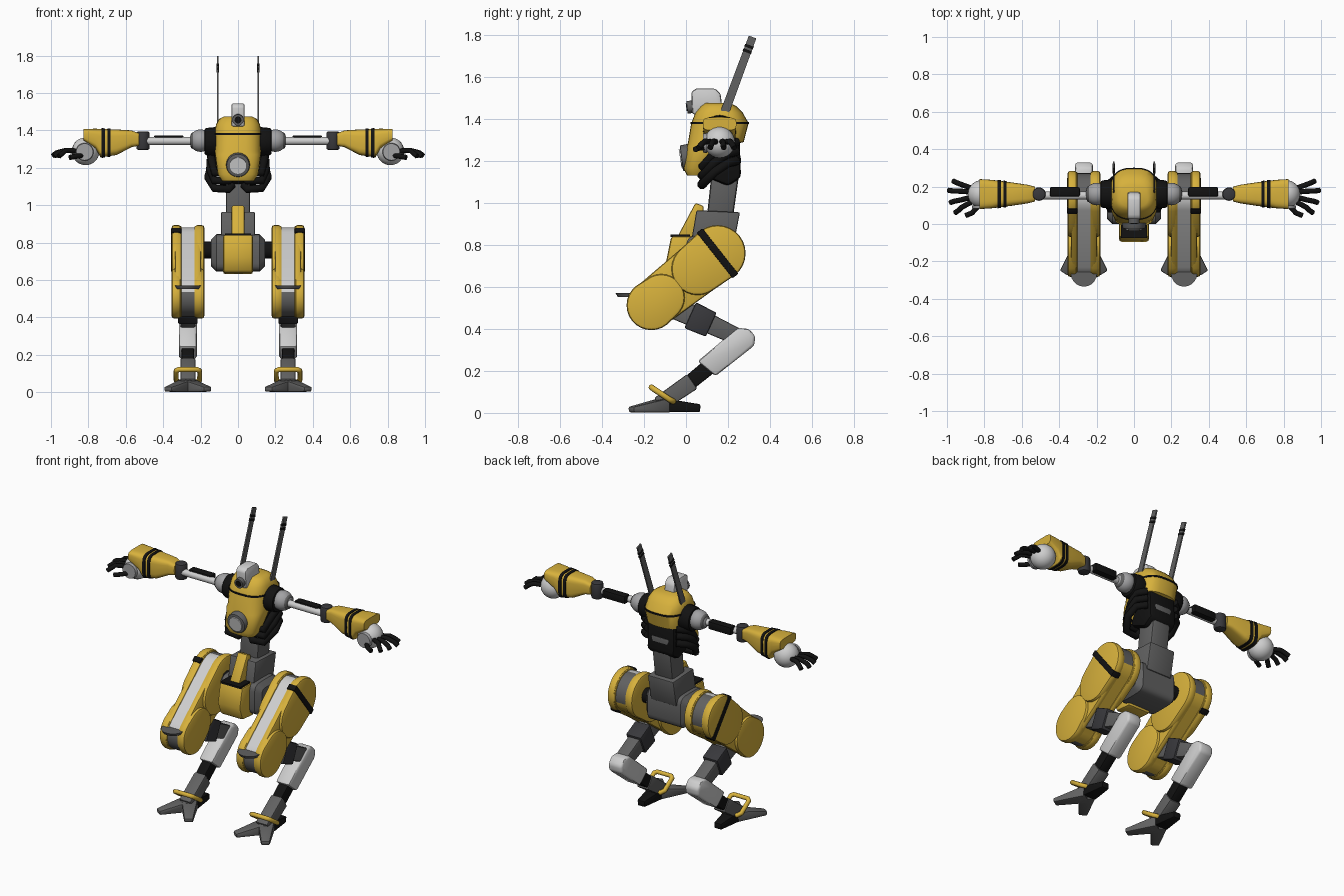
import bpy, bmesh, math
from mathutils import Vector as V

if "Cube" in bpy.data.objects:
    bpy.data.objects.remove(bpy.data.objects["Cube"])


def material(name, r, g, b):
    m = bpy.data.materials.new(name)
    m.diffuse_color = (r, g, b, 1)
    m.use_nodes = True
    m.node_tree.nodes["Principled BSDF"].inputs["Base Color"].default_value = m.diffuse_color
    return m


YELLOW = material("yellow", 0.68, 0.44, 0.045)
GREY = material("grey", 0.12, 0.12, 0.12)
DARK = material("dark_grey", 0.04, 0.04, 0.045)
BLACK = material("black", 0.006, 0.006, 0.006)
WHITE = material("white", 0.62, 0.62, 0.62)
PALE = material("pale_grey", 0.36, 0.36, 0.37)


def finish(name, bm, mats, mirror=False, bevel=0, rule=None):
    mats = mats if isinstance(mats, list) else [mats]
    bmesh.ops.recalc_face_normals(bm, faces=bm.faces)
    if bevel:
        edges = [e for e in bm.edges if e.calc_face_angle(0) > 0.6]
        bmesh.ops.bevel(bm, geom=edges, offset=bevel, segments=2, profile=0.5, affect='EDGES')
    bm.normal_update()
    for f in bm.faces:
        f.smooth = True
        if rule:
            f.material_index = rule(f)
    for e in bm.edges:
        e.smooth = e.calc_face_angle(0) < math.radians(38)
    me = bpy.data.meshes.new(name)
    bm.to_mesh(me)
    bm.free()
    for m in mats:
        me.materials.append(m)
    ob = bpy.data.objects.new(name, me)
    bpy.context.collection.objects.link(ob)
    if mirror:
        ob.modifiers.new("mirror", 'MIRROR').use_mirror_merge = False


def loft(name, rings, mats, mirror=False, bevel=0, rule=None):
    bm = bmesh.new()
    rows = [[bm.verts.new(p) for p in r] for r in rings]
    n = len(rows[0])
    for a, b in zip(rows, rows[1:]):
        for i in range(n):
            j = (i + 1) % n
            bm.faces.new((a[i], a[j], b[j], b[i]))
    bm.faces.new(rows[0][::-1])
    bm.faces.new(rows[-1])
    finish(name, bm, mats, mirror, bevel, rule)


def prism(name, yz, x0, x1, mats, mirror=False, bevel=0, rule=None):
    loft(name, [[(x, y, z) for y, z in yz] for x in (x0, x1)], mats, mirror, bevel, rule)


def frame(p, q):
    d = (V(q) - V(p)).normalized()
    side = V((0, 0, 1)).cross(d)
    side = side.normalized() if side.length > 0.01 else V((1, 0, 0))
    return side, d.cross(side)


def limb(name, p, q, size_p, size_q, mat, mirror=True, bevel=0.008):
    s, u = frame(p, q)
    loft(name, [[V(c) + s * w / 2 * a + u * h / 2 * b for a, b in ((-1, -1), (1, -1), (1, 1), (-1, 1))]
                for c, (w, h) in ((p, size_p), (q, size_q))], mat, mirror, bevel)


def rod(name, p, q, r, r2, mat, mirror=True, n=20, bevel=0):
    s, u = frame(p, q)
    ang = [2 * math.pi * i / n for i in range(n)]
    loft(name, [[V(c) + s * k * math.cos(a) + u * k * math.sin(a) for a in ang]
                for c, k in ((p, r), (q, r2))], mat, mirror, bevel)


def ball(name, c, r, mat):
    bm = bmesh.new()
    bmesh.ops.create_uvsphere(bm, u_segments=24, v_segments=14, radius=r)
    bmesh.ops.translate(bm, verts=bm.verts, vec=c)
    finish(name, bm, mat, True)


def hose(name, pts, r, mat, cyclic=False):
    cu = bpy.data.curves.new(name, 'CURVE')
    cu.dimensions, cu.bevel_depth, cu.bevel_resolution, cu.use_fill_caps = '3D', r, 2, True
    for s in (1, -1):
        sp = cu.splines.new('POLY')
        sp.points.add(len(pts) - 1)
        for p, (x, y, z) in zip(sp.points, pts):
            p.co = (s * x, y, z, 1)
        sp.use_cyclic_u = cyclic
    cu.materials.append(mat)
    bpy.context.collection.objects.link(bpy.data.objects.new(name, cu))


def squircle(a, b, p=3.0, n=28):
    out = []
    for i in range(n):
        c, s = math.cos(2 * math.pi * i / n), math.sin(2 * math.pi * i / n)
        out.append((a * math.copysign(abs(c) ** (2 / p), c), b * math.copysign(abs(s) ** (2 / p), s)))
    return out


def capsule(c1, r1, c2, r2, n=14):
    d = math.atan2(c2[1] - c1[1], c2[0] - c1[0])
    pts = []
    for c, r, start in ((c1, r1, d + math.pi / 2), (c2, r2, d - math.pi / 2)):
        for i in range(n + 1):
            a = start + math.pi * i / n
            pts.append((c[0] + r * math.cos(a), c[1] + r * math.sin(a)))
    return pts


# Thighs: yellow side shells around a banded core
HIP, KNEE = V((0.15, 0.76)), V((-0.165, 0.512))
LEG = (KNEE - HIP).normalized()
FRONT = V((LEG.y, -LEG.x))


def core_rule(f):
    k = f.normal.y * FRONT.x + f.normal.z * FRONT.y
    return 1 if k > 0.75 else 2 if k < -0.75 else 0


prism("thigh_core", capsule(HIP, 0.122, KNEE, 0.108), 0.21, 0.325, [GREY, WHITE, YELLOW], True, 0, core_rule)
for a, b, c, d in ((0.197, 0.235, 0.18, 0.23), (0.30, 0.338, 0.305, 0.355)):
    prism("thigh_shell", capsule(HIP, 0.13, KNEE, 0.114), a, b, YELLOW, True, 0.012)
    prism("hip_shell", capsule(HIP, 0.134, HIP + LEG * 0.12, 0.125), c, d, YELLOW, True, 0.014)
    prism("knee_shell", capsule(KNEE - LEG * 0.06, 0.112, KNEE, 0.118), c, d, YELLOW, True, 0.014)
prism("thigh_stripe", [HIP + FRONT * 0.138 * s + LEG * 0.018 * t
                       for s, t in ((-1, -1), (1, -1), (1, 1), (-1, 1))], 0.303, 0.359, BLACK, True, 0.006)
rod("knee_cap", (0.268, -0.265, 0.552), (0.268, -0.265, 0.57), 0.06, 0.07, GREY)

# Lower legs
limb("upper_shin", (0.268, -0.06, 0.505), (0.268, 0.25, 0.36), (0.085, 0.11), (0.08, 0.08), GREY)
limb("shin_collar", (0.268, 0.02, 0.465), (0.268, 0.12, 0.42), (0.105, 0.135), (0.105, 0.125), DARK)
prism("lower_shin", [(0.245, 0.405), (0.30, 0.40), (0.33, 0.365), (0.325, 0.32), (0.14, 0.175), (0.055, 0.245)],
      0.22, 0.316, WHITE, True, 0.014)
limb("ankle_joint", (0.268, 0.11, 0.22), (0.268, -0.0, 0.13), (0.066, 0.075), (0.066, 0.07), BLACK)
limb("ankle", (0.268, 0.03, 0.15), (0.268, -0.13, 0.04), (0.08, 0.085), (0.08, 0.075), GREY)
hose("ankle_ring", [(0.205, -0.155, 0.115), (0.22, -0.165, 0.122), (0.316, -0.165, 0.122), (0.331, -0.155, 0.115),
                    (0.331, -0.08, 0.065), (0.316, -0.06, 0.055), (0.22, -0.06, 0.055), (0.205, -0.08, 0.065)],
     0.014, YELLOW, True)
for x in (0.375, 0.162):
    limb("toe", (0.268, -0.10, 0.036), (x, -0.262, 0.016), (0.095, 0.07), (0.05, 0.026), GREY)
limb("heel", (0.268, -0.08, 0.034), (0.268, 0.068, 0.022), (0.09, 0.062), (0.05, 0.038), BLACK)

# Pelvis and waist
loft("pelvis", [[(x, 0.11 + b, 0.745 + c) for b, c in squircle(hy, hz, 5)]
                for x, hy, hz in ((-0.145, 0.08, 0.07), (-0.115, 0.11, 0.1), (0.115, 0.11, 0.1), (0.145, 0.08, 0.07))],
     GREY)
rod("hip_joint", (0.13, 0.14, 0.76), (0.21, 0.14, 0.76), 0.045, 0.045, BLACK)
prism("crotch_plate", [(-0.07, 0.842), (-0.095, 0.72), (-0.065, 0.64), (0.05, 0.63), (0.05, 0.842)],
      -0.08, 0.08, YELLOW, False, 0.014)
prism("crotch_stripe", [(-0.075, 0.838), (-0.075, 0.85), (0.02, 0.85), (0.02, 0.838)], -0.07, 0.07, BLACK)
prism("belly_strip", [(-0.04, 0.84), (0.045, 1.0), (0.085, 0.985), (0.07, 0.82)], -0.034, 0.034, YELLOW, False, 0.008)
prism("waist", [(0.02, 0.79), (0.05, 0.965), (0.257, 0.955), (0.225, 0.79)], -0.09, 0.09, GREY, False, 0.008)
prism("spine", [(0.10, 0.94), (0.13, 1.22), (0.265, 1.22), (0.225, 0.94)], -0.065, 0.065, GREY, False, 0.015)
prism("rib_core", [(0.08, 1.13), (0.1, 1.32), (0.255, 1.32), (0.262, 1.12), (0.2, 1.08)], -0.095, 0.095, BLACK, False, 0.02)

# Hoses around the lower chest
for k in range(3):
    h = 0.045 * k
    hose("chest_hose", [(0.10, 0.24, 1.20 + h), (0.15, 0.20, 1.19 + h), (0.16 - 0.01 * k, 0.14, 1.15 + h),
                        (0.125, 0.08, 1.09 + h * 0.9), (0.05, 0.075, 1.085 + h), (0.03, 0.09, 1.11 + h)], 0.022, BLACK)

# Torso shell: height, half width, front, back
TORSO = [(1.13, 0.085, 0.005, 0.09), (1.165, 0.108, -0.012, 0.12), (1.27, 0.122, 0.005, 0.20), (1.29, 0.124, 0.01, 0.275),
         (1.38, 0.127, 0.025, 0.298), (1.43, 0.118, 0.045, 0.27), (1.46, 0.102, 0.07, 0.24), (1.475, 0.075, 0.09, 0.21)]


def torso_ring(z, w, f, b, grow=0):
    return [(x, (f + b) / 2 + y, z) for x, y in squircle(w + grow, (b - f) / 2 + grow, 2.8)]


loft("torso", [torso_ring(*t) for t in TORSO], YELLOW)
loft("torso_seam", [torso_ring(z, 0.127, 0.025, 0.298, 0.003) for z in (1.375, 1.385)], BLACK)
rod("chest_lamp_rim", (0, 0.04, 1.22), (0, -0.022, 1.212), 0.066, 0.062, GREY, False, 28, 0.006)
rod("chest_lamp", (0, 0.03, 1.22), (0, -0.028, 1.211), 0.046, 0.044, WHITE, False, 28)

# Head and antennas
prism("head", [(0.03, 1.42), (0.025, 1.53), (0.05, 1.545), (0.14, 1.545), (0.165, 1.52), (0.175, 1.43)],
      -0.036, 0.036, WHITE, False, 0.012)
rod("eye_rim", (0, 0.05, 1.46), (0, 0.005, 1.455), 0.03, 0.03, GREY, False)
rod("eye", (0, 0.04, 1.46), (0, 0.001, 1.455), 0.018, 0.018, BLACK, False)
A0, A1 = V((0.108, 0.18, 1.42)), V((0.108, 0.317, 1.79))
limb("antenna", A0, A1, (0.009, 0.042), (0.009, 0.038), GREY, True, 0)
for t in (0.80, 0.86):
    limb("antenna_band", A0.lerp(A1, t), A0.lerp(A1, t + 0.035), (0.012, 0.043), (0.012, 0.043), BLACK, True, 0)

# Shoulders and upper arms
Y = 0.16
rod("shoulder_collar", (0.10, Y, 1.34), (0.18, Y, 1.34), 0.08, 0.072, BLACK, bevel=0.012)
ball("shoulder", (0.2, Y, 1.345), 0.06, PALE)
rod("shoulder_cap", (0.2, Y, 1.345), (0.253, Y, 1.345), 0.056, 0.04, GREY, bevel=0.008)
rod("upper_arm", (0.24, Y - 0.008, 1.343), (0.57, Y - 0.008, 1.343), 0.021, 0.021, WHITE)
limb("arm_piston", (0.29, Y + 0.012, 1.348), (0.45, Y + 0.012, 1.348), (0.05, 0.05), (0.05, 0.05), BLACK)
rod("elbow", (0.508, Y, 1.295), (0.508, Y, 1.395), 0.036, 0.036, DARK, bevel=0.012)

# Forearms: distance, half depth, low, high
ARM = [(0.53, 0.04, 1.318, 1.385), (0.57, 0.05, 1.31, 1.40), (0.65, 0.062, 1.268, 1.405), (0.735, 0.073, 1.256, 1.408),
       (0.76, 0.076, 1.30, 1.409), (0.825, 0.08, 1.345, 1.408)]


def arm_ring(x, w, lo, hi, grow=0):
    return [(x, Y + a, (lo + hi) / 2 + b) for a, b in squircle(w + grow, (hi - lo) / 2 + grow, 4)]


loft("forearm", [arm_ring(*a) for a in ARM], YELLOW, True)
for x in (0.69, 0.72):
    slices = []
    for xx in (x - 0.009, x + 0.009):
        t = (xx - ARM[2][0]) / (ARM[3][0] - ARM[2][0])
        slices.append(arm_ring(*[p + (q - p) * t for p, q in zip(ARM[2], ARM[3])], 0.004))
    loft("forearm_stripe", slices, BLACK, True)

# Hands
ball("hand", (0.815, Y, 1.288), 0.074, WHITE)
rod("hand_disc", (0.82, Y - 0.06, 1.285), (0.82, Y - 0.078, 1.285), 0.048, 0.045, PALE)
for y0, x1, y1 in ((0.03, 0.975, 0.07), (0.01, 1.0, 0.02), (-0.015, 0.99, -0.045), (-0.04, 0.965, -0.10)):
    hose("finger", [(0.865, Y + y0, 1.29), (0.92, Y + (y0 + y1) / 2, 1.293), (x1 - 0.03, Y + y1 * 0.85, 1.28),
                    (x1 - 0.008, Y + y1, 1.262)], 0.014, BLACK)
hose("thumb", [(0.83, Y - 0.06, 1.265), (0.865, Y - 0.1, 1.262), (0.90, Y - 0.115, 1.255)], 0.014, BLACK)
